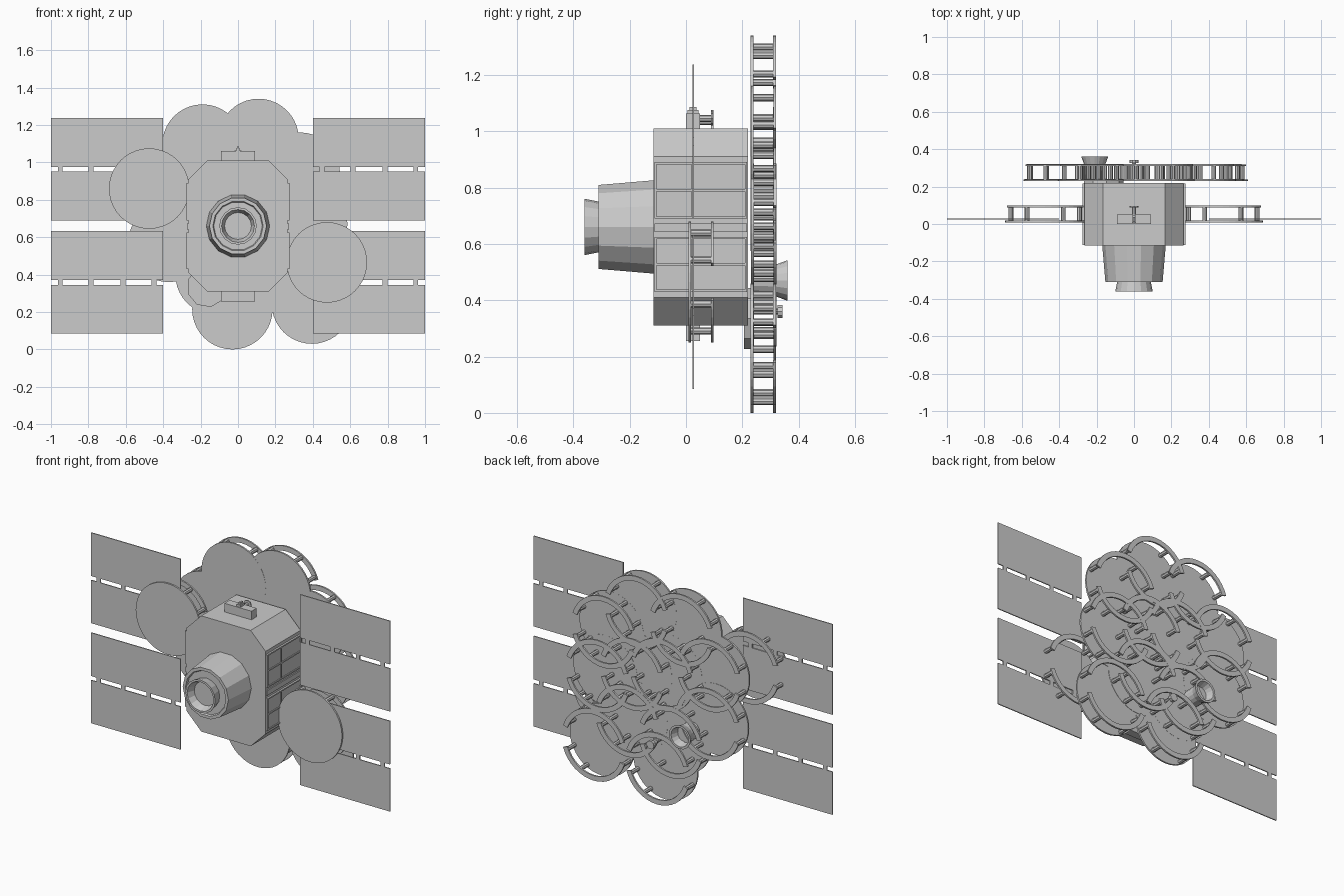
import bpy, bmesh
from math import sin, cos, pi, radians

if "Cube" in bpy.data.objects:
    bpy.data.objects.remove(bpy.data.objects["Cube"])


def finish(name, bm):
    bmesh.ops.recalc_face_normals(bm, faces=bm.faces)
    me = bpy.data.meshes.new(name)
    bm.to_mesh(me)
    bm.free()
    ob = bpy.data.objects.new(name, me)
    bpy.context.collection.objects.link(ob)
    return ob


def add_box(bm, x0, x1, y0, y1, z0, z1):
    vs = bmesh.ops.create_cube(bm, size=1)["verts"]
    for v in vs:
        v.co.x = (x0 + x1) / 2 + v.co.x * (x1 - x0)
        v.co.y = (y0 + y1) / 2 + v.co.y * (y1 - y0)
        v.co.z = (z0 + z1) / 2 + v.co.z * (z1 - z0)


def sweep(bm, profile, cx, cz, a0, a1, n, cap=False):
    """Sweep (radius, y) points about a y axis, from angle a0 to a1."""
    full = a1 - a0 > 2 * pi - 0.001
    loops = []
    for i in range(n if full else n + 1):
        a = a0 + (a1 - a0) * i / n
        loops.append([bm.verts.new((cx + r * cos(a), y, cz + r * sin(a))) for r, y in profile])
    m = len(profile)
    for i in range(n):
        p, q = loops[i], loops[(i + 1) % len(loops)]
        for j in range(m if not full else m - 1):
            k = (j + 1) % m
            bm.faces.new((p[j], p[k], q[k], q[j]))
    if full and cap:
        bm.faces.new([l[0] for l in loops])
        bm.faces.new([l[-1] for l in loops])
    if not full:
        bm.faces.new(loops[0])
        bm.faces.new(loops[-1])


def lathe(name, profile, cx, cz, n):
    bm = bmesh.new()
    sweep(bm, profile, cx, cz, 0, 2 * pi, n, True)
    return finish(name, bm)


def dish(name, cx, cz, y, r=0.215):
    """Flat disc with two split ring arcs held on posts behind it."""
    bm = bmesh.new()
    sweep(bm, [(r, y), (r, y + 0.01)], cx, cz, 0, 2 * pi, 40, True)
    y1, y2 = y + 0.08, y + 0.09
    for start in (0, 180):
        a0, a1 = radians(start + 18), radians(start + 162)
        sweep(bm, [(r, y1), (r, y2), (r - 0.03, y2), (r - 0.03, y1)], cx, cz, a0, a1, 16)
        for d in (23, 61, 119, 157):
            a = radians(start + d)
            sweep(bm, [(0.013, y + 0.01), (0.013, y1)],
                  cx + (r - 0.016) * cos(a), cz + (r - 0.016) * sin(a), 0, 2 * pi, 8, True)
    return finish(name, bm)


# Eight-sided body
bm = bmesh.new()
w, h, c = 0.265, 0.35, 0.1
outline = [(w, h - c), (w - c, h), (c - w, h), (-w, h - c),
           (-w, c - h), (c - w, -h), (w - c, -h), (w, c - h)]
face = bm.faces.new([bm.verts.new((x, -0.115, 0.66 + z)) for x, z in outline])
ext = bmesh.ops.extrude_face_region(bm, geom=[face])["geom"]
bmesh.ops.translate(bm, vec=(0, 0.335, 0), verts=[g for g in ext if isinstance(g, bmesh.types.BMVert)])
finish("body", bm)

# Framed 2 x 2 panels on both side faces
for s, side in ((-1, "left"), (1, "right")):
    bm = bmesh.new()
    for z0, z1 in ((0.69, 0.89), (0.43, 0.625)):
        zm = (z0 + z1) / 2
        xa, xb = sorted((s * 0.26, s * 0.276))
        for z in (z0, zm - 0.004, z1 - 0.008):
            add_box(bm, xa, xb, -0.112, 0.217, z, z + 0.008)
        for y in (-0.112, 0.019, 0.209):
            add_box(bm, xa, xb, y, y + 0.008, z0, z1)
        xa, xb = sorted((s * 0.26, s * 0.27))
        add_box(bm, xa, xb, -0.112, 0.217, z0, z1)
    # middle rail between the panels
    xa, xb = sorted((s * 0.26, s * 0.272))
    add_box(bm, xa, xb, -0.112, 0.217, 0.642, 0.672)
    finish(side + "_side_panels", bm)

# Front module with rimmed recess, and flared hollow nozzle
lathe("front_module", [(0.17, -0.112), (0.153, -0.31), (0.135, -0.31), (0.13, -0.30), (0.08, -0.30)],
      0, 0.66, 14)
lathe("front_nozzle", [(0.088, -0.30), (0.1, -0.36), (0.088, -0.36), (0.072, -0.315)], 0, 0.66, 16)

# Top and bottom docking blocks
bm = bmesh.new()
add_box(bm, -0.09, 0.09, 0, 0.05, 1.005, 1.062)
add_box(bm, -0.09, 0.09, 0, 0.05, 0.255, 0.315)
sweep(bm, [(0.012, 0.05), (0.012, 0.09)], 0, 1.045, 0, 2 * pi, 8, True)
sweep(bm, [(0.025, 0.088), (0.025, 0.096)], 0, 1.045, 0, 2 * pi, 8, True)
add_box(bm, -0.012, 0.012, 0.005, 0.045, 1.062, 1.075)
add_box(bm, -0.006, 0.006, 0.012, 0.038, 1.075, 1.086)
finish("docking_blocks", bm)

# Solar wings: two pairs of sheets per side joined by small tabs
for s, side in ((-1, "left"), (1, "right")):
    for label, base in (("upper", 0.69), ("lower", 0.085)):
        bm = bmesh.new()
        xa, xb = sorted((s * 0.4, s))
        add_box(bm, xa, xb, 0.023, 0.029, base, base + 0.26)
        add_box(bm, xa, xb, 0.023, 0.029, base + 0.285, base + 0.547)
        for t in (0.45, 0.615, 0.785, 0.95):
            add_box(bm, s * t - 0.013, s * t + 0.013, 0.023, 0.029, base + 0.255, base + 0.29)
        finish(f"{side}_{label}_solar_wing", bm)

# Two dishes beside the body
dish("left_side_dish", -0.475, 0.86, 0.008)
dish("right_side_dish", 0.475, 0.465, 0.008)

# Overlapping cluster of dishes behind the body
cluster = [(-0.19, 1.095), (0.11, 1.125), (0.33, 0.945), (0.37, 0.67), (0.395, 0.245),
           (-0.03, 0.215), (-0.12, 0.40), (-0.37, 0.575), (-0.375, 0.87),
           (-0.06, 0.79), (0.14, 0.74), (0.17, 0.45)]
for i, (x, z) in enumerate(cluster):
    dish(f"rear_dish_{i + 1}", x, z, 0.229 + 0.0006 * (i % 4))

# Low mounting drum under the body, rear cup and rear stub
lathe("rear_drum", [(0.11, 0.205), (0.11, 0.235)], -0.165, 0.335, 9)
lathe("rear_cup", [(0.05, 0.235), (0.055, 0.315), (0.072, 0.36), (0.058, 0.36), (0.045, 0.315)],
      -0.21, 0.47, 16)
lathe("rear_stub", [(0.012, 0.235), (0.012, 0.325), (0.025, 0.325), (0.025, 0.343)], 0, 0.36, 10)
